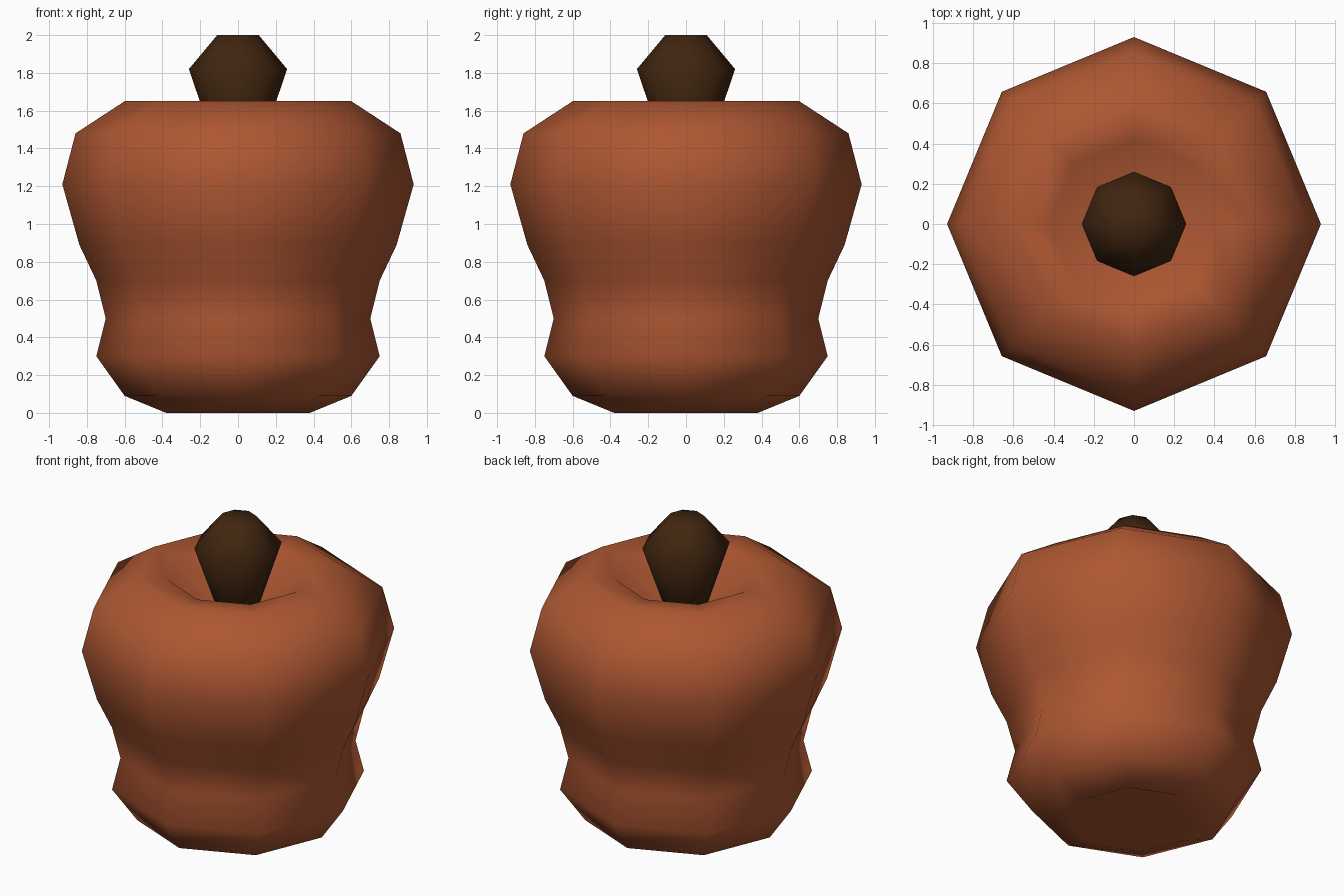
import bpy
import bmesh
import math

SIDES = 8

cube = bpy.data.objects.get("Cube")
if cube:
    bpy.data.objects.remove(cube, do_unlink=True)


def make_material(name, rgb):
    mat = bpy.data.materials.new(name)
    mat.use_nodes = True
    color = (*rgb, 1.0)
    mat.diffuse_color = color
    bsdf = next(n for n in mat.node_tree.nodes if n.type == 'BSDF_PRINCIPLED')
    bsdf.inputs["Base Color"].default_value = color
    bsdf.inputs["Roughness"].default_value = 0.8
    return mat


def lathe(name, profile, mat):
    """Turn a (radius, height) profile around z; radius 0 makes a pole."""
    bm = bmesh.new()
    rings = []
    for r, z in profile:
        count = SIDES if r else 1
        rings.append([bm.verts.new((r * math.cos(math.tau * i / SIDES),
                                    r * math.sin(math.tau * i / SIDES), z))
                      for i in range(count)])
    for low, high in zip(rings, rings[1:]):
        for i in range(SIDES):
            j = (i + 1) % SIDES
            corners = [low[i % len(low)], low[j % len(low)],
                       high[j % len(high)], high[i % len(high)]]
            bm.faces.new(list(dict.fromkeys(corners)))
    bmesh.ops.recalc_face_normals(bm, faces=bm.faces)
    for face in bm.faces:
        face.smooth = True
    mesh = bpy.data.meshes.new(name)
    bm.to_mesh(mesh)
    bm.free()
    mesh.materials.append(mat)
    obj = bpy.data.objects.new(name, mesh)
    bpy.context.collection.objects.link(obj)
    return obj


skin = make_material("russet skin", (0.42, 0.095, 0.032))
bark = make_material("dark bark", (0.052, 0.019, 0.005))

# Fruit body with a dimple at both ends
lathe("fruit_body", [
    (0, 0.2), (0.38, 0), (0.6, 0.09), (0.75, 0.3), (0.7, 0.5), (0.75, 0.7),
    (0.84, 0.89), (0.93, 1.21), (0.86, 1.48), (0.6, 1.65), (0.42, 1.63),
    (0, 1.3)], skin)

# Stem flaring out of the top dimple
lathe("stem", [(0, 1.3), (0.09, 1.32), (0.26, 1.82), (0.11, 2), (0, 2)], bark)
